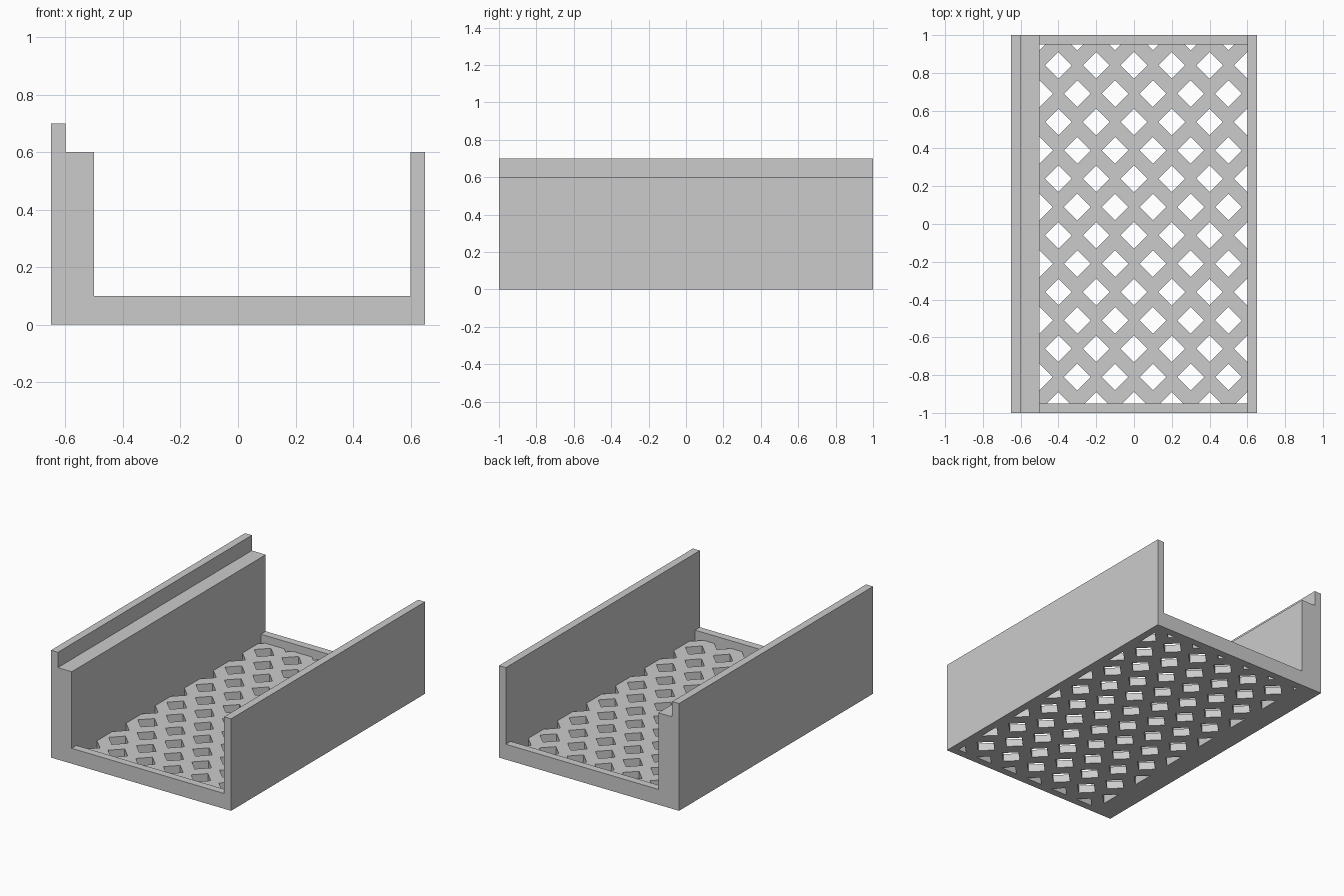
import bpy
import bmesh
from math import pi
from mathutils import Matrix, Vector

default_cube = bpy.data.objects.get("Cube")
if default_cube:
    bpy.data.objects.remove(default_cube, do_unlink=True)

# One plain grey for the whole tray
grey = bpy.data.materials.new("light grey")
grey.use_nodes = True
grey.diffuse_color = (0.6, 0.6, 0.6, 1)
grey.node_tree.nodes["Principled BSDF"].inputs["Base Color"].default_value = grey.diffuse_color


def finish(name, bm):
    mesh = bpy.data.meshes.new(name)
    bmesh.ops.recalc_face_normals(bm, faces=bm.faces)
    bm.to_mesh(mesh)
    bm.free()
    mesh.materials.append(grey)
    obj = bpy.data.objects.new(name, mesh)
    bpy.context.collection.objects.link(obj)
    return obj


def extrude_profile(name, points, y0, y1):
    """Extrude an x-z outline along y."""
    bm = bmesh.new()
    face = bm.faces.new([bm.verts.new((x, y0, z)) for x, z in points])
    result = bmesh.ops.extrude_face_region(bm, geom=[face])
    moved = [g for g in result["geom"] if isinstance(g, bmesh.types.BMVert)]
    bmesh.ops.translate(bm, verts=moved, vec=(0, y1 - y0, 0))
    return finish(name, bm)


def rectangle(x0, x1, z0, z1):
    return [(x0, z0), (x1, z0), (x1, z1), (x0, z1)]


OUTER, END, RIM = 0.65, 1.0, 0.05
INNER_MIN, INNER_MAX = -0.5, 0.6
FLOOR, GRILLE = 0.1, 0.05

# Side walls: a thick one with a stepped ledge and a thin plain one
extrude_profile("ledge_wall", [(-OUTER, 0), (INNER_MIN, 0), (INNER_MIN, 0.6),
                               (-0.6, 0.6), (-0.6, 0.7), (-OUTER, 0.7)], -END, END)
extrude_profile("thin_wall", rectangle(INNER_MAX, OUTER, 0, 0.6), -END, END)

# Raised rims closing the floor at both ends
bar = rectangle(INNER_MIN, INNER_MAX, 0, FLOOR)
extrude_profile("front_rim", bar, -END, RIM - END)
extrude_profile("back_rim", bar, END - RIM, END)

# Recessed floor grille
grille = extrude_profile("floor_grille", rectangle(INNER_MIN, INNER_MAX, 0, GRILLE),
                         RIM - END, END - RIM)

# Staggered rows of square holes turned by 45 degrees
SIDE, PITCH, ROW, FIRST = 0.1, 0.2, 0.15, -0.96
bm = bmesh.new()
for row in range(14):
    shift = PITCH / 2 if row % 2 == 0 else 0
    for col in range(6):
        place = Vector((INNER_MIN + shift + col * PITCH, FIRST + row * ROW, GRILLE / 2))
        bmesh.ops.create_cube(bm, size=SIDE, matrix=Matrix.Translation(place)
                              @ Matrix.Rotation(pi / 4, 4, "Z"))
cutter = finish("hole_cutter", bm)
cutter.hide_render = True

cut = grille.modifiers.new("holes", "BOOLEAN")
cut.operation = "DIFFERENCE"
cut.solver = "EXACT"
cut.object = cutter

# Bake the holes and drop the cutter
graph = bpy.context.evaluated_depsgraph_get()
baked = bpy.data.meshes.new_from_object(grille.evaluated_get(graph))
grille.modifiers.clear()
grille.data = baked
bpy.data.objects.remove(cutter, do_unlink=True)
